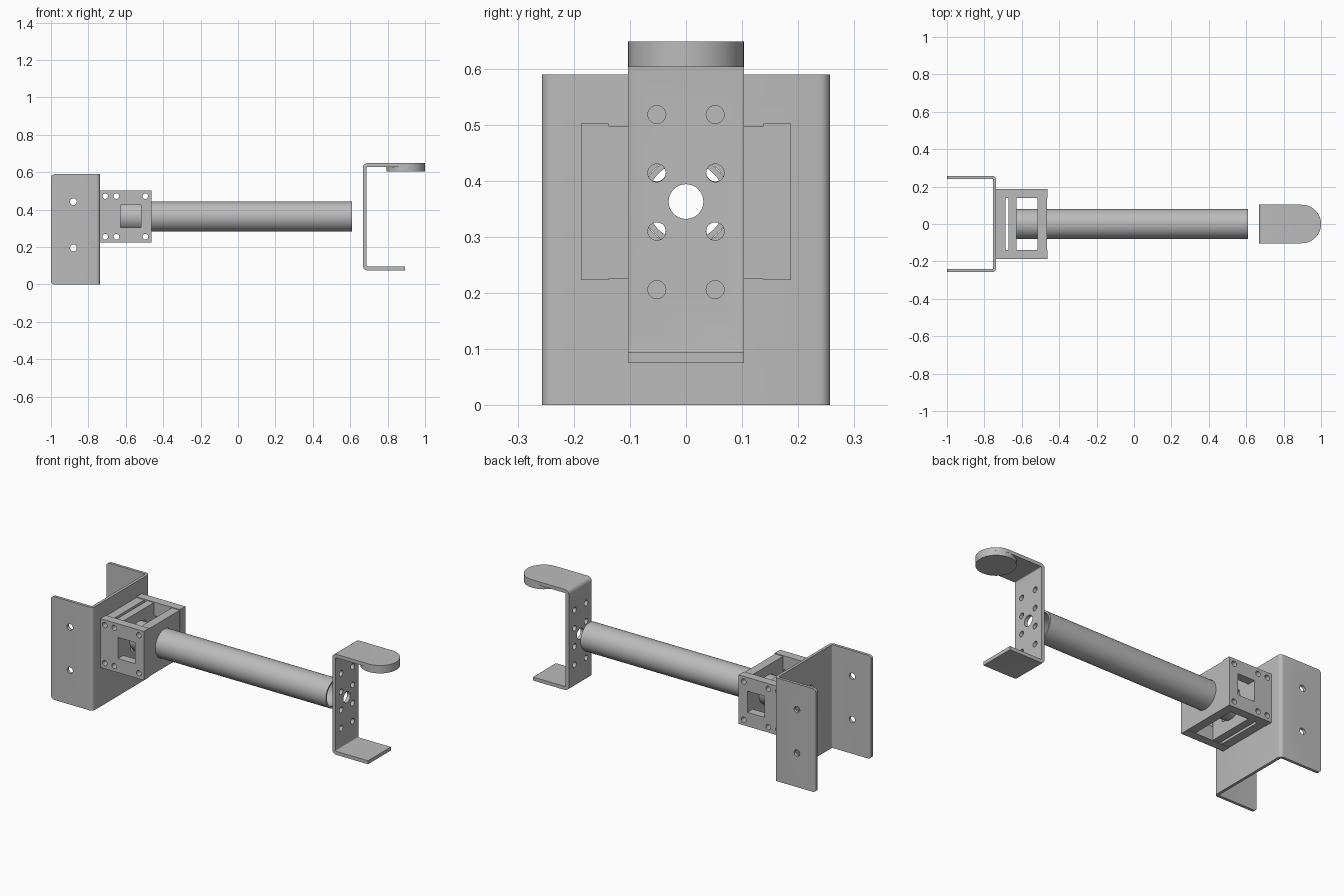
import bpy, bmesh, math
from mathutils import Vector

if "Cube" in bpy.data.objects:
    bpy.data.objects.remove(bpy.data.objects["Cube"], do_unlink=True)

steel = bpy.data.materials.new("brushed_grey_metal")
steel.use_nodes = True
GREY = (0.5, 0.5, 0.5, 1)
steel.diffuse_color = GREY
steel.node_tree.nodes["Principled BSDF"].inputs["Base Color"].default_value = GREY

AXIS_Z = 0.363      # height of the tube axis
HOLE = 0.016        # bolt hole radius


def rounded(points):
    """Outline from (u, v) or (u, v, radius) corners."""
    out = []
    for i, p in enumerate(points):
        c = Vector(p[:2])
        if len(p) < 3:
            out.append(c)
            continue
        a = (Vector(points[i - 1][:2]) - c).normalized()
        b = (Vector(points[(i + 1) % len(points)][:2]) - c).normalized()
        centre = c + (a + b) * p[2]
        steps = 6 if p[2] < 0.05 else 20
        for k in range(steps + 1):
            t = k / steps * math.pi / 2
            out.append(centre - b * p[2] * math.cos(t) - a * p[2] * math.sin(t))
    return out


def circle(u, v, r, n=32):
    return [Vector((u + r * math.cos(k * math.tau / n), v + r * math.sin(k * math.tau / n)))
            for k in range(n)]


def rect(u0, u1, v0, v1):
    return [(u0, v0), (u1, v0), (u1, v1), (u0, v1)]


def prism(name, outlines, axis, lo, hi):
    """Extrude 2D outlines along axis; u, v are the other two axes in x, y, z order."""
    bm = bmesh.new()
    for pts in outlines:
        rings = []
        for h in (lo, hi):
            ring = []
            for u, v in pts:
                co = [u, v]
                co.insert("xyz".index(axis), h)
                ring.append(bm.verts.new(co))
            rings.append(ring)
        bm.faces.new(rings[0])
        bm.faces.new(rings[1][::-1])
        for i in range(len(pts)):
            j = (i + 1) % len(pts)
            bm.faces.new((rings[0][j], rings[0][i], rings[1][i], rings[1][j]))
    bmesh.ops.recalc_face_normals(bm, faces=bm.faces[:])
    mesh = bpy.data.meshes.new(name)
    bm.to_mesh(mesh)
    bm.free()
    mesh.materials.append(steel)
    ob = bpy.data.objects.new(name, mesh)
    bpy.context.collection.objects.link(ob)
    return ob


def activate(ob):
    bpy.ops.object.select_all(action="DESELECT")
    ob.select_set(True)
    bpy.context.view_layer.objects.active = ob


def cut(ob, outlines, axis, lo=-2, hi=2, operation="DIFFERENCE"):
    cutter = prism("cutter", outlines, axis, lo, hi)
    cutter.hide_render = True
    activate(ob)
    mod = ob.modifiers.new("cut", "BOOLEAN")
    mod.operation, mod.solver, mod.object = operation, "EXACT", cutter
    bpy.ops.object.modifier_apply(modifier=mod.name)
    bpy.data.objects.remove(cutter, do_unlink=True)


def finish(ob):
    activate(ob)
    bpy.ops.object.shade_smooth_by_angle(angle=math.radians(30))


bolt_square = [circle(y, AXIS_Z + z, HOLE) for y in (-0.052, 0.052) for z in (-0.052, 0.052)]
centre_hole = [circle(0, AXIS_Z, 0.031)]

# Mounting channel: bent sheet open towards -x
w, t, back = 0.257, 0.016, -0.737
channel = prism("mounting_channel", [rounded([
    (-1, -w), (back, -w, 0.02), (back, w, 0.02), (-1, w),
    (-1, w - t), (back - t, w - t, 0.005), (back - t, t - w, 0.005), (-1, t - w)])],
    "z", 0, 0.589)
cut(channel, [rounded([(-1, 0, 0.02), (0, 0), (0, 0.589), (-1, 0.589, 0.02)])],
    "y", operation="INTERSECT")
cut(channel, [circle(-0.88, z, 0.018) for z in (0.195, 0.442)], "y")
cut(channel, bolt_square + centre_hole, "x")
finish(channel)

# Clamp box: three cross plates between two side plates
z0, z1 = 0.225, 0.5
plate_spans = {"rear": (-0.737, -0.687), "middle": (-0.671, -0.628), "front": (-0.516, -0.465)}
side_holes = [circle(x, z, 0.015) for x in (-0.71, -0.65, -0.495) for z in (0.255, 0.472)]
for label, (a, b) in plate_spans.items():
    plate = prism(label + "_cross_plate", [rect(-0.138, 0.138, z0, z1 - 0.002)], "x", a, b)
    if label == "front":
        cut(plate, [circle(0, AXIS_Z, 0.081, 64)], "x")
    else:
        cut(plate, bolt_square + centre_hole, "x")
    cut(plate, side_holes, "y")
    finish(plate)
for label, s in (("right", -1), ("left", 1)):
    side = prism(label + "_side_plate", [rect(-0.737, -0.463, z0 - 0.002, z1 + 0.002)],
                 "y", min(s * 0.138, s * 0.187), max(s * 0.138, s * 0.187))
    cut(side, side_holes + [rect(-0.627, -0.518, 0.303, 0.424)], "y")
    finish(side)

# Hollow arm tube
tube = prism("arm_tube", [circle(0, AXIS_Z, 0.08, 64)], "x", -0.628, 0.61)
cut(tube, [circle(0, AXIS_Z, 0.07, 64)], "x")
finish(tube)

# End bracket: bent strip with rounded upper tongue
x0, top, low, th, hw = 0.667, 0.648, 0.075, 0.02, 0.103
bracket = prism("end_bracket", [rounded([
    (0.893, low), (x0, low, 0.025), (x0, top, 0.025), (1, top),
    (1, top - th), (x0 + th, top - th, 0.006), (x0 + th, low + th, 0.006), (0.893, low + th)])],
    "y", -hw, hw)
cut(bracket, [rounded([(0.5, -hw), (1, -hw, hw), (1, hw, hw), (0.5, hw)])],
    "z", operation="INTERSECT")
cut(bracket, [circle(y, AXIS_Z - 0.001 + k * 0.052, HOLE)
              for y in (-0.052, 0.052) for k in (-3, -1, 1, 3)] + centre_hole, "x")
finish(bracket)

# Round pad under the tongue
finish(prism("round_pad", [circle(1 - hw, 0, hw, 64)], "z", 0.603, top - th))
